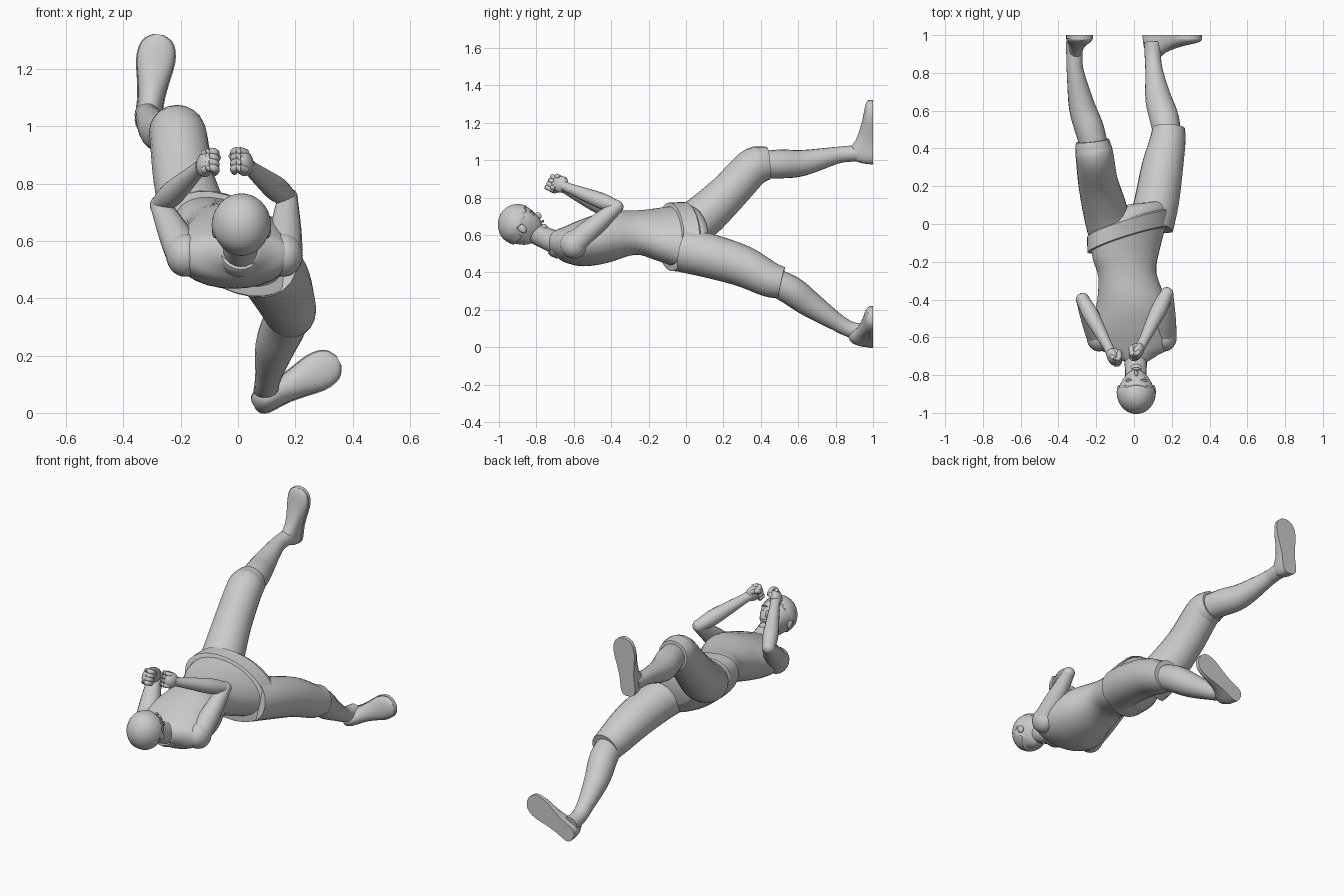
import bpy, bmesh, math
from mathutils import Vector, Matrix

if "Cube" in bpy.data.objects:
    bpy.data.objects.remove(bpy.data.objects["Cube"])

V = Vector


def finish(name, bm, angle=40):
    bmesh.ops.recalc_face_normals(bm, faces=bm.faces)
    me = bpy.data.meshes.new(name)
    bm.to_mesh(me)
    bm.free()
    ob = bpy.data.objects.new(name, me)
    bpy.context.collection.objects.link(ob)
    bpy.ops.object.select_all(action='DESELECT')
    ob.select_set(True)
    bpy.context.view_layer.objects.active = ob
    bpy.ops.object.shade_smooth_by_angle(angle=math.radians(angle))
    return ob


def skin(name, rings, angle=40):
    bm = bmesh.new()
    rows = [[bm.verts.new(p) for p in r] for r in rings]
    n = len(rows[0])
    for r, s in zip(rows, rows[1:]):
        for i in range(n):
            j = (i + 1) % n
            bm.faces.new((r[i], r[j], s[j], s[i]))
    bm.faces.new(rows[0])
    bm.faces.new(rows[-1])
    return finish(name, bm, angle)


def spline(st, sub=4):
    # Catmull-Rom through stations of any width
    out, n = [], len(st)
    for i in range(n - 1):
        p0, p1, p2, p3 = st[max(i-1, 0)], st[i], st[i+1], st[min(i+2, n-1)]
        for k in range(sub):
            t = k / sub
            out.append([.5*(2*b + (c-a)*t + (2*a-5*b+4*c-d)*t*t + (3*b-a-3*c+d)*t**3)
                        for a, b, c, d in zip(p0, p1, p2, p3)])
    return out + [list(st[-1])]


def tube(name, st, sides=20, sub=4):
    # stations: x, y, z, radius
    pts = spline(st, sub)
    rings = []
    for i, p in enumerate(pts):
        t = (V(pts[min(i+1, len(pts)-1)][:3]) - V(pts[max(i-1, 0)][:3])).normalized()
        u = V((1, 0, 0)) - t * t.x
        if u.length < .3:
            u = V((0, 0, 1)) - t * t.z
        u.normalize()
        v = t.cross(u)
        rings.append([V(p[:3]) + p[3] * (u * math.cos(a) + v * math.sin(a))
                      for a in (2*math.pi*k/sides for k in range(sides))])
    return skin(name, rings)


def body(name, st, sides=28, sub=4):
    # stations: y, x, z, half width, half depth, roll in degrees, skew along y
    rings = []
    for y, x, z, a, b, roll, skew in spline(st, sub):
        r = math.radians(roll)
        U = V((math.cos(r), skew, -math.sin(r)))
        W = V((math.sin(r), 1.5 * skew, math.cos(r)))
        rings.append([V((x, y, z)) + U*a*math.cos(q) + W*b*math.sin(q)
                      for q in (2*math.pi*k/sides for k in range(sides))])
    return skin(name, rings)


def ball(name, c, radii, axes=None, shape=None, seg=24):
    bm = bmesh.new()
    bmesh.ops.create_uvsphere(bm, u_segments=seg, v_segments=seg // 2, radius=1)
    m = axes or Matrix.Identity(3)
    for v in bm.verts:
        p = shape(v.co.copy()) if shape else v.co
        v.co = V(c) + m @ V((p.x*radii[0], p.y*radii[1], p.z*radii[2]))
    return finish(name, bm)


# Torso lying back, twisting into the hips
body("torso", [(-.73, .01, .565, .06, .05, 0, 0), (-.695, .005, .557, .12, .07, 0, 0),
               (-.65, -.005, .55, .195, .095, 0, 0), (-.55, -.015, .56, .212, .127, 0, 0),
               (-.42, -.01, .588, .188, .137, 5, 0), (-.27, -.035, .613, .158, .114, 18, .05),
               (-.16, -.04, .605, .19, .122, 27, .13), (-.03, -.025, .59, .23, .138, 33, .22)])

# Belt and seat of the trousers
body("belt", [(-.085, -.025, .59, .238, .142, 33, .22), (-.082, -.025, .59, .247, .149, 33, .22),
              (.0, -.022, .59, .252, .152, 33, .22), (.008, -.022, .59, .242, .146, 33, .22)], sub=1)
body("trouser_seat", [(-.04, -.025, .59, .24, .143, 33, .22), (.02, -.02, .585, .238, .143, 33, .22),
                      (.07, -.015, .58, .19, .115, 33, .2), (.1, -.01, .58, .1, .07, 33, .1)])

# Raised leg and lowered leg
tube("raised_trouser_leg", [(-.13, -.02, .63, .12), (-.155, .08, .69, .118), (-.19, .22, .82, .106),
                            (-.207, .35, .958, .101), (-.215, .4, .978, .097), (-.22, .44, .983, .088)])
tube("raised_shin", [(-.2, .37, .975, .07), (-.235, .5, .98, .077), (-.275, .62, .985, .07),
                     (-.31, .8, 1.025, .046), (-.315, .88, 1.035, .043), (-.315, .96, 1.04, .046)])
tube("lowered_trouser_leg", [(.09, -.01, .52, .12), (.12, .12, .49, .118), (.15, .3, .435, .11),
                             (.178, .44, .365, .095), (.183, .51, .345, .086)])
tube("lowered_shin", [(.18, .45, .36, .07), (.16, .56, .305, .078), (.13, .66, .232, .07),
                      (.108, .8, .138, .048), (.1, .88, .095, .043), (.1, .96, .08, .046)])


def foot(name, heel, toe):
    h, t = V((heel[0], 0, heel[1])), V((toe[0], 0, toe[1]))
    d = t - h
    side = V((d.z, 0, -d.x)).normalized()
    prof = [(0, .012, .03), (.025, .032, .075), (.1, .044, .12), (.22, .045, .13), (.36, .046, .095),
            (.55, .056, .07), (.72, .066, .055), (.86, .062, .046), (.95, .045, .038), (1, .015, .028)]
    rings = []
    for f, w, ht in spline(prof, 2):
        c, ring = h + d * f, []
        for k in range(13):
            a = math.pi * k / 12
            rise = (ht - .015) * max(0, math.sin(a)) ** .8 if 0 < k < 12 else 0
            ring.append(c + side * w * math.cos(a) + V((0, .985 - rise, 0)))
        rings.append(ring)
    skin(name, rings)
    # flat sole slab with a small rim
    bm = bmesh.new()
    out = spline(prof, 2)
    edge = [(f, w + .003) for f, w, _ in out] + [(f, -w - .003) for f, w, _ in reversed(out)]
    lo = [bm.verts.new(h + d*f + side*w + V((0, 1, 0))) for f, w in edge]
    hi = [bm.verts.new(v.co - V((0, .02, 0))) for v in lo]
    bm.faces.new(lo)
    bm.faces.new(hi)
    for i in range(len(lo)):
        j = (i + 1) % len(lo)
        bm.faces.new((lo[i], lo[j], hi[j], hi[i]))
    finish(name + "_sole", bm)


foot("raised_foot", (-.318, .98), (-.276, 1.32))
foot("lowered_foot", (.055, .025), (.352, .183))

# Arms raised in a guard: shoulder, elbow, wrist, fist
arms = {"left": [(-.185, -.6, .55), (-.272, -.4, .725), (-.14, -.645, .848), (-.112, -.7, .868)],
        "right": [(.16, -.6, .55), (.173, -.37, .75), (.048, -.625, .85), (.02, -.672, .872)]}
for side, (sh, el, wr, fi) in arms.items():
    sh, el, wr, fi = map(V, (sh, el, wr, fi))
    ball(side + "_shoulder", sh, (.066, .075, .075))
    tube(side + "_upper_arm", [(*sh, .066), (*sh.lerp(el, .4), .057), (*sh.lerp(el, .8), .043),
                               (*el, .035)], 16)
    ball(side + "_elbow", el, (.036, .036, .036), seg=16)
    tube(side + "_forearm", [(*el, .034), (*el.lerp(wr, .3), .043), (*el.lerp(wr, .65), .036),
                             (*wr, .027), (*wr.lerp(fi, .6), .028)], 16)
    # fist: palm, curled fingers, thumb
    f = (wr - el).normalized()
    s = 1 if side == "left" else -1
    inn = V((s, 0, 0)) - f * f.x * s
    inn.normalize()
    up = f.cross(inn).normalized()
    if up.z < 0:
        up = -up
    axes = Matrix((inn, f, up)).transposed()
    ball(side + "_palm", fi, (.032, .045, .046), axes, seg=16)
    for k in range(4):
        o = fi + up * (.032 - .021 * k)
        tube(side + "_finger", [(*(o - inn*.014 + f*.008), .013), (*(o + f*.036), .0145),
                                (*(o + f*.034 + inn*.022), .014), (*(o + f*.008 + inn*.03), .012)], 10, 3)
    tube(side + "_thumb", [(*(fi - f*.02 + up*.018), .014), (*(fi + inn*.03 + up*.034), .013),
                           (*(fi + inn*.038 + f*.024 + up*.022), .01)], 10, 3)

# Neck and collar
tube("neck", [(.005, -.64, .55, .072), (.008, -.71, .567, .062), (.01, -.78, .597, .057), (.01, -.86, .64, .057)])
tube("collar", [(.005, -.67, .553, .082), (.006, -.7, .56, .077), (.007, -.712, .564, .068)], sub=2)

# Head, chin tucked: local axes are side, face, crown
face, crown = V((0, .75, .66)).normalized(), V((0, -.66, .75)).normalized()
H = Matrix((V((1, 0, 0)), face, crown)).transposed()
HC = V((.012, -.888, .655))


def at(x, y, z):
    return HC + H @ V((x, y, z))


def skull(p):
    low = max(0, -p.z)
    p.x *= 1 - .3 * low
    if p.y > 0:
        p.y *= .93
        p.y += .22 * low
    else:
        p.y *= 1 - .15 * low
    p.z *= 1 + .08 * low
    return p


def hair(p):
    # hairline runs from the brow round the ears to the nape
    line = .5 * p.y - .08 if p.y > -.2 else -.6
    return skull(p) * (1.05 if p.z > line else .9)


ball("head", HC, (.096, .108, .109), H, skull, 32)
ball("hair", HC - face*.003, (.099, .109, .112), H, hair, 40)
ball("nose", at(0, .106, -.028), (.01, .016, .02), H, seg=12)
ball("mouth", at(0, .104, -.066), (.022, .008, .007), H, seg=12)
ball("chin", at(0, .08, -.096), (.032, .026, .022), H, seg=16)
for s in (-1, 1):
    ball("eye", at(s*.034, .088, -.006), (.015, .009, .008), H, seg=12)
    ball("brow", at(s*.036, .09, .014), (.022, .009, .005), H, seg=12)
    ball("ear", at(s*.092, -.005, -.022), (.011, .02, .03), H, seg=12)
